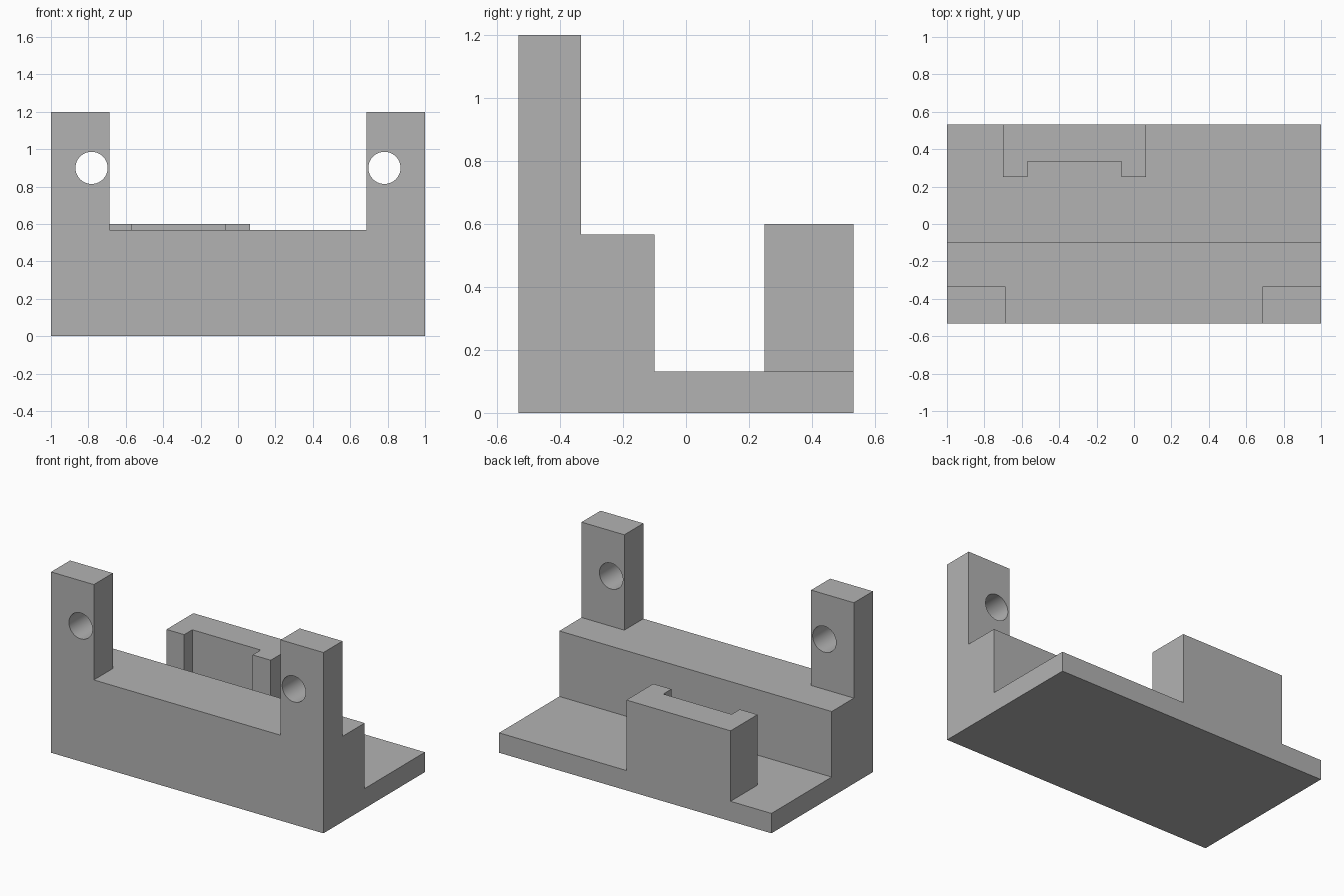
import bpy
import bmesh
import math
from mathutils import Matrix, Vector

if "Cube" in bpy.data.objects:
    bpy.data.objects.remove(bpy.data.objects["Cube"])

HALF_D = 0.532

grey = bpy.data.materials.new("light grey")
grey.diffuse_color = (0.45, 0.45, 0.45, 1)
grey.use_nodes = True
grey.node_tree.nodes["Principled BSDF"].inputs["Base Color"].default_value = grey.diffuse_color


def finish(name, bm):
    bmesh.ops.recalc_face_normals(bm, faces=bm.faces[:])
    mesh = bpy.data.meshes.new(name)
    bm.to_mesh(mesh)
    bm.free()
    mesh.materials.append(grey)
    obj = bpy.data.objects.new(name, mesh)
    bpy.context.collection.objects.link(obj)
    return obj


def prism(name, points, direction):
    """Extrude a closed profile of 3D points along a direction."""
    bm = bmesh.new()
    face = bm.faces.new([bm.verts.new(p) for p in points])
    ext = bmesh.ops.extrude_face_region(bm, geom=[face], use_keep_orig=True)
    verts = [v for v in ext["geom"] if isinstance(v, bmesh.types.BMVert)]
    bmesh.ops.translate(bm, vec=Vector(direction), verts=verts)
    return finish(name, bm)


def combine(target, part, operation):
    """Apply an exact boolean and discard the helper."""
    mod = target.modifiers.new("combine", "BOOLEAN")
    mod.operation = operation
    mod.solver = "EXACT"
    mod.object = part
    bpy.context.view_layer.objects.active = target
    bpy.ops.object.modifier_apply(modifier=mod.name)
    bpy.data.objects.remove(part, do_unlink=True)


# Base plate with the raised front step, extruded across the width
step = [(-HALF_D, 0), (HALF_D, 0), (HALF_D, 0.132), (-0.10, 0.132),
        (-0.10, 0.567), (-HALF_D, 0.567)]
body = prism("bracket_body", [(-1, y, z) for y, z in step], (2, 0, 0))

# Two upright ears, each with a round through hole
for s in (-1, 1):
    ear = [(s * 0.686, 0.4), (s, 0.4), (s, 1.2), (s * 0.686, 1.2)]
    combine(body, prism("ear", [(x, -HALF_D, z) for x, z in ear],
                        (0, 0.199, 0)), "UNION")
    bm = bmesh.new()
    bmesh.ops.create_cone(
        bm, cap_ends=True, segments=64, radius1=0.086, radius2=0.086, depth=0.6,
        matrix=Matrix.Translation((s * 0.783, -0.43, 0.9))
        @ Matrix.Rotation(math.pi / 2, 4, "X"))
    combine(body, finish("ear_hole", bm), "DIFFERENCE")

# Channel-shaped stop block at the rear edge
stop = [(-0.70, HALF_D), (-0.70, 0.25), (-0.57, 0.25), (-0.57, 0.335),
        (-0.068, 0.335), (-0.068, 0.25), (0.065, 0.25), (0.065, HALF_D)]
combine(body, prism("stop_block", [(x, y, 0.06) for x, y in stop],
                    (0, 0, 0.54)), "UNION")

# Smooth hole walls, sharp edges elsewhere
bpy.ops.object.select_all(action="DESELECT")
body.select_set(True)
bpy.context.view_layer.objects.active = body
bpy.ops.object.shade_smooth_by_angle(angle=math.radians(30))
